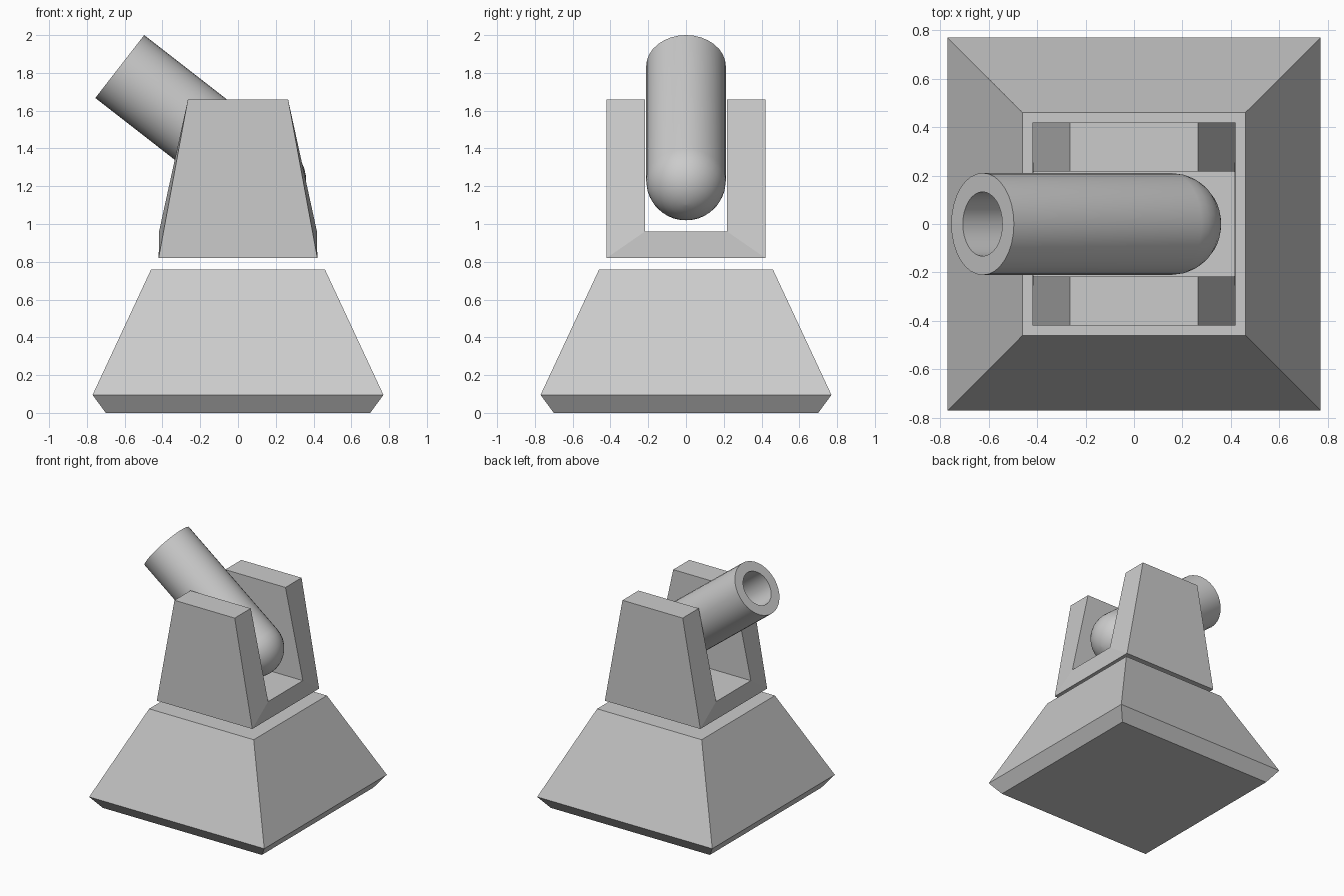
import bpy, bmesh, math

if "Cube" in bpy.data.objects:
    bpy.data.objects.remove(bpy.data.objects["Cube"])


def make_object(name, bm):
    bmesh.ops.recalc_face_normals(bm, faces=bm.faces)
    mesh = bpy.data.meshes.new(name)
    bm.to_mesh(mesh)
    bm.free()
    obj = bpy.data.objects.new(name, mesh)
    bpy.context.collection.objects.link(obj)
    return obj


def loft(name, rings, cap=True):
    """Skin closed rings of equal point count; cap both ends."""
    bm = bmesh.new()
    loops = [[bm.verts.new(p) for p in ring] for ring in rings]
    for a, b in zip(loops, loops[1:]):
        for i in range(len(a)):
            j = (i + 1) % len(a)
            bm.faces.new((a[i], a[j], b[j], b[i]))
    if cap:
        bm.faces.new(loops[0])
        bm.faces.new(loops[-1])
    return make_object(name, bm)


# Base: square plinth with undercut rim and sloping sides
corners = ((-1, -1), (1, -1), (1, 1), (-1, 1))
base_profile = ((0.70, 0.0), (0.77, 0.095), (0.46, 0.76))
loft("base", [[(x * h, y * h, z) for x, y in corners] for h, z in base_profile])

# Yoke: U-shaped cradle, arms narrowing in x towards the top
half_u = [(0.42, 0.82, 0.42), (0.42, 1.66, 0.265),
          (0.218, 1.66, 0.265), (0.218, 0.96, 0.418)]  # y, z, half width
mirrored = [(-y, z, w) for y, z, w in reversed(half_u)]
outline = half_u + mirrored
bm = bmesh.new()
left, right = [[bm.verts.new((s * w, y, z)) for y, z, w in outline] for s in (-1, 1)]
for i in range(8):
    j = (i + 1) % 8
    bm.faces.new((left[i], left[j], right[j], right[i]))
for side in (left, right):
    bm.faces.new((side[0], side[1], side[2], side[3]))
    bm.faces.new((side[4], side[5], side[6], side[7]))
    bm.faces.new((side[0], side[3], side[4], side[7]))
make_object("yoke", bm)

# Barrel: round-ended tube with a deep bore, lathed then tilted
SEGMENTS, RADIUS, BORE, LENGTH = 32, 0.211, 0.133, 0.983
profile = [(RADIUS * math.sin(math.radians(a)), -RADIUS * math.cos(math.radians(a)))
           for a in (1, 11.25, 22.5, 33.75, 45, 56.25, 67.5, 78.75, 90)]
profile += [(RADIUS, LENGTH), (BORE, LENGTH), (BORE, LENGTH - 0.8)]
turns = [2 * math.pi * i / SEGMENTS for i in range(SEGMENTS)]
barrel = loft("barrel", [[(r * math.cos(t), r * math.sin(t), z) for t in turns]
                         for r, z in profile])
barrel.location = (0.15, 0, 1.23)
barrel.rotation_euler = (0, -math.acos(0.614), 0)
bpy.ops.object.select_all(action='DESELECT')
barrel.select_set(True)
bpy.context.view_layer.objects.active = barrel
bpy.ops.object.shade_smooth_by_angle(angle=math.radians(40))
